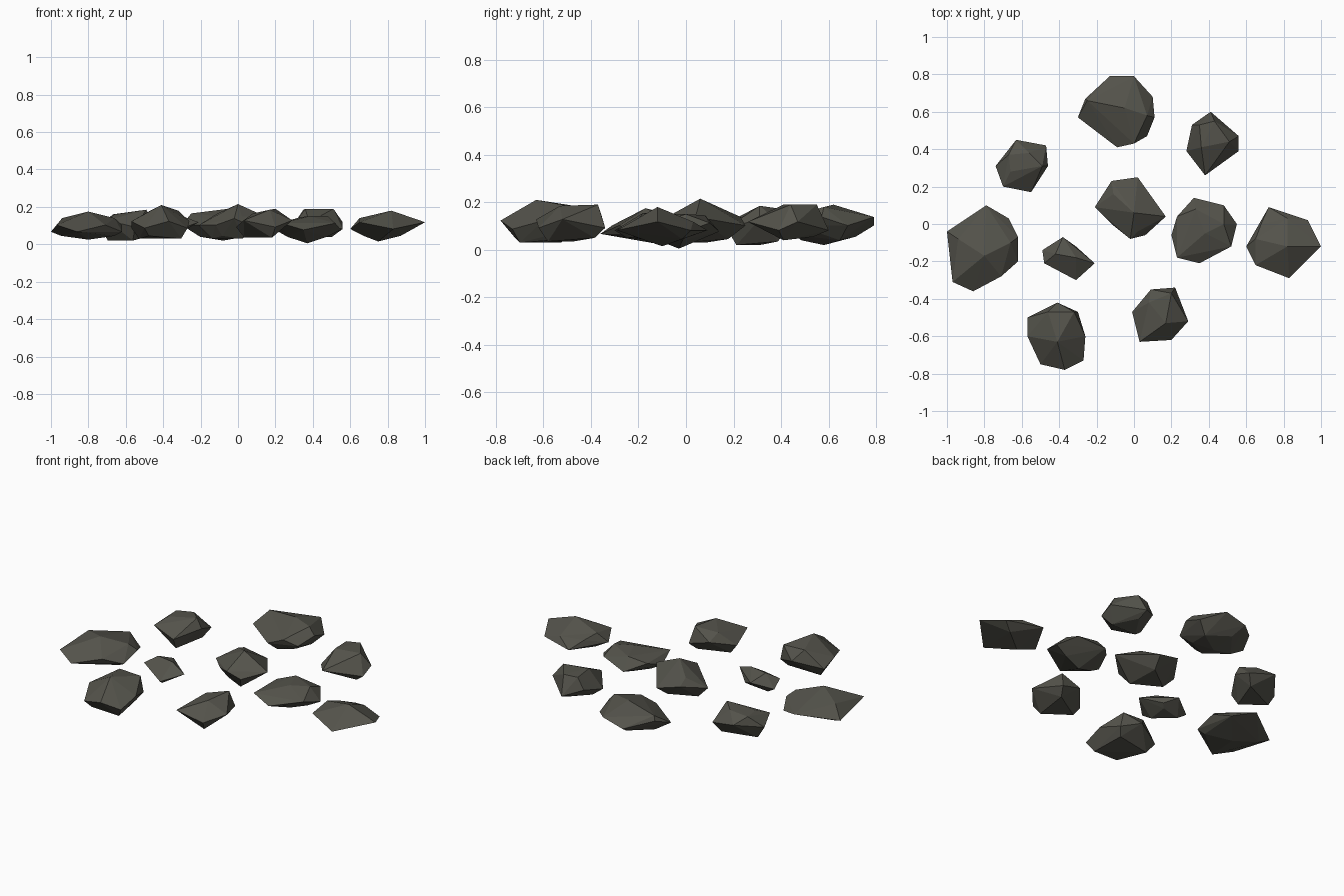
import bpy
import bmesh
from mathutils import Vector

default_cube = bpy.data.objects.get("Cube")
if default_cube:
    bpy.data.objects.remove(default_cube, do_unlink=True)

# One dark olive-grey stone material for every rock
stone = bpy.data.materials.new("dark_stone")
stone.use_nodes = True
stone.diffuse_color = (.088, .086, .07, 1)
shader = stone.node_tree.nodes["Principled BSDF"]
shader.inputs["Base Color"].default_value = stone.diffuse_color
shader.inputs["Roughness"].default_value = .9


def rock(name, outline, crown, girdle, base, shrink=.6, keel=None, dent=None):
    """Faceted stone: zigzag girdle, crown points above, smaller base below."""
    points = []
    centre = sum((Vector(p) for p in outline), Vector((0, 0))) / len(outline)
    for index, corner in enumerate(outline):
        corner = Vector(corner)
        zigzag = .018 if index % 2 else -.018
        points.append((corner.x, corner.y, girdle + zigzag))
        # Every other girdle corner has a partner on the underside
        if index % 2 == 0:
            foot = centre.lerp(corner, shrink)
            points.append((foot.x, foot.y, base + (.015 if index % 4 else 0)))
    points.extend(crown)
    if keel:
        points.append(keel)

    bm = bmesh.new()
    for point in points:
        bm.verts.new(point)
    hull = bmesh.ops.convex_hull(bm, input=bm.verts)
    unused = set(hull["geom_interior"]) | set(hull["geom_unused"])
    loose = [item for item in unused if isinstance(item, bmesh.types.BMVert)]
    bmesh.ops.delete(bm, geom=loose, context="VERTS")

    # Pull one girdle corner inward to make a chipped notch
    if dent:
        corner, shift = Vector(dent[0]), Vector(dent[1])
        chipped = min(bm.verts, key=lambda v: (v.co.xy - corner).length)
        chipped.co.xy += shift

    bmesh.ops.recalc_face_normals(bm, faces=bm.faces)
    mesh = bpy.data.meshes.new(name)
    bm.to_mesh(mesh)
    bm.free()
    mesh.materials.append(stone)
    stone_object = bpy.data.objects.new(name, mesh)
    bpy.context.scene.collection.objects.link(stone_object)
    return stone_object


# Back row
rock("back_rock",
     [(-.3, .57), (-.26, .67), (-.13, .79), (0, .79), (.1, .68),
      (.11, .57), (.07, .47), (0, .43), (-.09, .41)],
     [(-.25, .66, .165), (-.05, .62, .19), (.07, .58, .18)],
     girdle=.12, base=.04, keel=(-.08, .58, .02))
rock("back_right_rock",
     [(-.74, .31), (-.63, .45), (-.47, .42), (-.46, .31), (-.55, .17), (-.7, .2)],
     [(-.67, .37, .16), (-.56, .38, .175), (-.49, .31, .185), (-.66, .28, .16)],
     girdle=.11, base=.02, shrink=.7)
rock("back_left_rock",
     [(.28, .39), (.31, .53), (.41, .6), (.56, .47), (.56, .39), (.38, .26)],
     [(.35, .53, .185), (.43, .55, .19), (.51, .44, .19), (.36, .41, .19)],
     girdle=.1, base=.04)

# Middle row
rock("centre_rock",
     [(-.21, .09), (-.12, .23), (.02, .25), (.17, .04), (.06, -.06),
      (-.02, -.08), (-.12, 0)],
     [(0, .06, .215), (-.11, .16, .165), (.02, -.04, .15)],
     girdle=.12, base=.03)
rock("middle_left_rock",
     [(.2, -.06), (.23, .04), (.32, .14), (.48, .1), (.55, 0),
      (.52, -.12), (.35, -.21), (.23, -.18)],
     [(.38, -.05, .15), (.48, 0, .15), (.33, .08, .145)],
     girdle=.095, base=.04, keel=(.37, -.03, .005))
rock("far_left_rock",
     [(.6, -.12), (.68, 0), (.72, .09), (.82, .07), (.93, .02),
      (1, -.12), (.83, -.29), (.65, -.22)],
     [(.82, -.12, .18), (.65, -.08, .14)],
     girdle=.1, base=.045, keel=(.75, -.1, .015),
     dent=((.82, .07), (0, -.04)))
rock("far_right_rock",
     [(-1, -.04), (-.97, -.31), (-.86, -.36), (-.71, -.28), (-.62, -.2),
      (-.62, -.07), (-.67, .03), (-.79, .1)],
     [(-.8, -.17, .175), (-.94, -.08, .14), (-.66, -.1, .14)],
     girdle=.085, base=.045, shrink=.75, keel=(-.8, -.12, .025))
rock("small_rock",
     [(-.49, -.14), (-.38, -.07), (-.31, -.12), (-.21, -.21), (-.31, -.3), (-.48, -.21)],
     [(-.42, -.16, .155), (-.31, -.18, .155)],
     girdle=.1, base=.05)

# Front row
rock("front_left_rock",
     [(-.01, -.47), (.09, -.35), (.22, -.34), (.29, -.52), (.2, -.62), (.03, -.63)],
     [(.2, -.37, .19), (.17, -.53, .185), (.08, -.42, .165)],
     girdle=.11, base=.035, shrink=.7)
rock("front_right_rock",
     [(-.57, -.5), (-.57, -.6), (-.5, -.75), (-.37, -.78), (-.27, -.73),
      (-.26, -.6), (-.3, -.47), (-.41, -.42)],
     [(-.41, -.63, .21), (-.46, -.47, .185), (-.32, -.47, .18)],
     girdle=.105, base=.03, shrink=.75)
